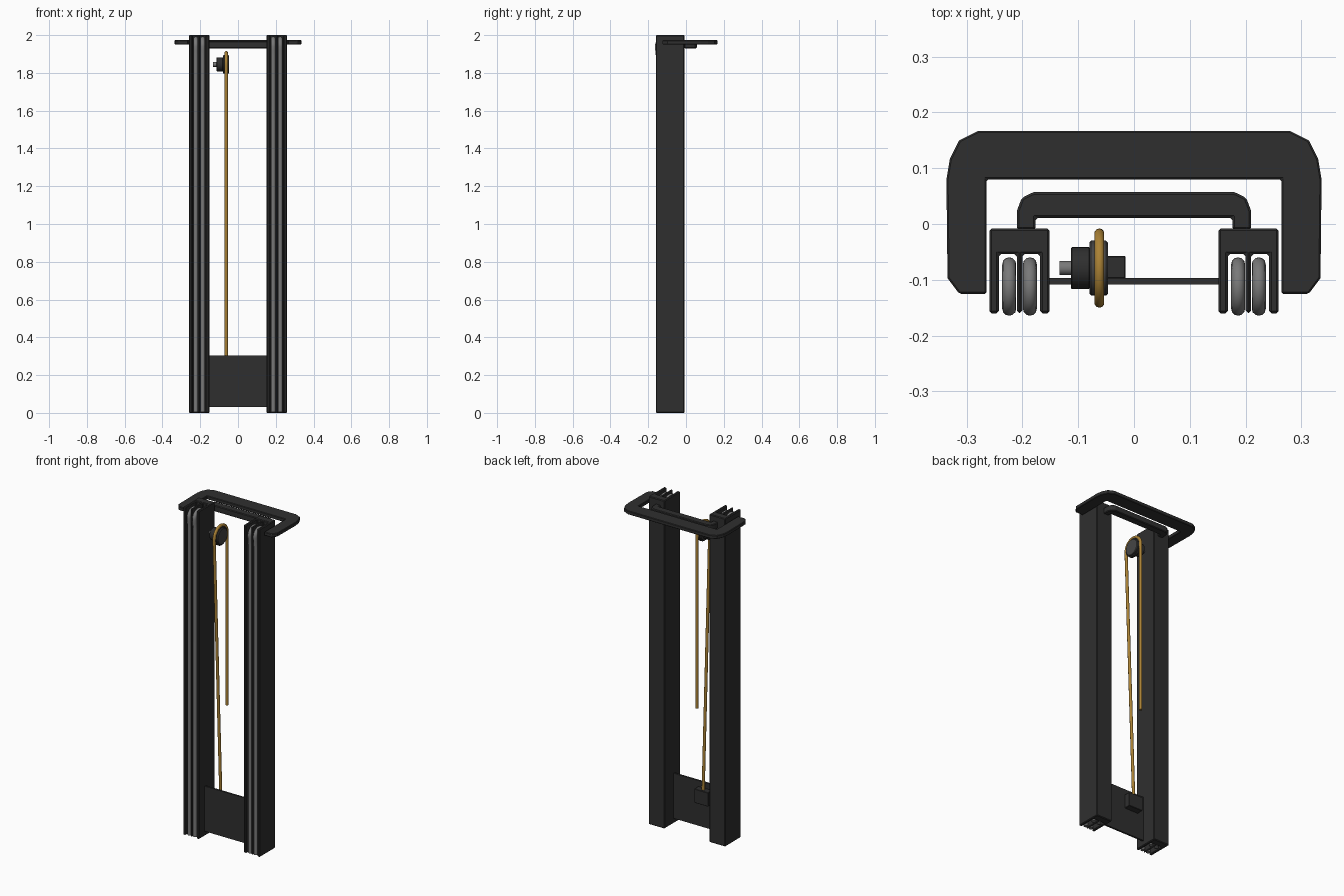
import bpy, bmesh, math
from mathutils import Vector

if "Cube" in bpy.data.objects:
    bpy.data.objects.remove(bpy.data.objects["Cube"])


def material(name, rgb):
    m = bpy.data.materials.new(name)
    m.diffuse_color = (*rgb, 1)
    m.use_nodes = True
    m.node_tree.nodes["Principled BSDF"].inputs["Base Color"].default_value = m.diffuse_color
    return m


BLACK = material("charcoal", (0.028, 0.028, 0.028))
GREY = material("steel_grey", (0.19, 0.19, 0.19))
DARK = material("dark_grey", (0.06, 0.06, 0.06))
GOLD = material("gold", (0.40, 0.22, 0.035))


def finish(name, bm, mat, bevel=0, smooth=False):
    bmesh.ops.recalc_face_normals(bm, faces=bm.faces)
    me = bpy.data.meshes.new(name)
    bm.to_mesh(me)
    bm.free()
    me.materials.append(mat)
    ob = bpy.data.objects.new(name, me)
    bpy.context.collection.objects.link(ob)
    if bevel:
        mod = ob.modifiers.new("Bevel", "BEVEL")
        mod.width = bevel
        mod.segments = 1
        mod.limit_method = "ANGLE"
        mod.angle_limit = math.radians(40)
    if smooth:
        for o in bpy.context.selected_objects:
            o.select_set(False)
        bpy.context.view_layer.objects.active = ob
        ob.select_set(True)
        bpy.ops.object.shade_smooth_by_angle(angle=math.radians(50))
    return ob


def extrude_outline(name, outline, z0, z1, mat, bevel=0):
    """Extrude an xy outline from z0 to z1."""
    bm = bmesh.new()
    face = bm.faces.new([bm.verts.new((x, y, z0)) for x, y in outline])
    new = bmesh.ops.extrude_face_region(bm, geom=[face])["geom"]
    verts = [v for v in new if isinstance(v, bmesh.types.BMVert)]
    bmesh.ops.translate(bm, verts=verts, vec=(0, 0, z1 - z0))
    return finish(name, bm, mat, bevel)


def box(name, x0, x1, y0, y1, z0, z1, mat, bevel=0):
    return extrude_outline(name, [(x0, y0), (x1, y0), (x1, y1), (x0, y1)], z0, z1, mat, bevel)


def mirrored(half):
    return half + [(-x, y) for x, y in reversed(half)]


def disc(name, x0, x1, y, z, r, mat, bevel=0, sides=32):
    """Cylinder lying along x."""
    bm = bmesh.new()
    rings = [[bm.verts.new((x, y + r * math.cos(a), z + r * math.sin(a)))
              for a in (math.tau * i / sides for i in range(sides))] for x in (x0, x1)]
    for i in range(sides):
        j = (i + 1) % sides
        bm.faces.new((rings[0][i], rings[0][j], rings[1][j], rings[1][i]))
    bm.faces.new(rings[0])
    bm.faces.new(rings[1])
    return finish(name, bm, mat, bevel, True)


def rope(name, x, path, r, mat, sides=10):
    """Round tube along a yz path."""
    bm = bmesh.new()
    pts = [Vector((x, y, z)) for y, z in path]
    rings = []
    for i, p in enumerate(pts):
        t = (pts[min(i + 1, len(pts) - 1)] - pts[max(i - 1, 0)]).normalized()
        n = t.cross(Vector((1, 0, 0)))
        rings.append([bm.verts.new(p + r * (math.cos(a) * n + math.sin(a) * Vector((1, 0, 0))))
                      for a in (math.tau * k / sides for k in range(sides))])
    for a, b in zip(rings, rings[1:]):
        for k in range(sides):
            m = (k + 1) % sides
            bm.faces.new((a[k], a[m], b[m], b[k]))
    bm.faces.new(rings[0])
    bm.faces.new(rings[-1])
    return finish(name, bm, mat, 0, True)


def over_wheel(y, z, r, steps=20):
    """Half circle from the front of a wheel over its top to the back."""
    return [(y - r * math.cos(math.pi * i / steps), z + r * math.sin(math.pi * i / steps))
            for i in range(steps + 1)]


# Columns: channels open to the front, with a middle fin and two cable runs each
for side, s in (("left", -1), ("right", 1)):
    cx = 0.205 * s
    profile = [(-0.054, -0.008), (-0.054, -0.16), (-0.037, -0.16), (-0.037, -0.054),
               (-0.005, -0.054), (-0.005, -0.159)]
    extrude_outline(side + "_column", [(cx + x, y) for x, y in mirrored(profile)],
                    0, 2, BLACK, 0.004)
    for n, off in (("outer", 0.0185 * s), ("inner", -0.0185 * s)):
        arc = over_wheel(-0.112, 1.94, 0.0398)
        path = [(-0.146, 0.004), (-0.146, 1.88), (-0.1505, 1.92)] + arc
        path += [(-0.0735, 1.92), (-0.077, 1.88), (-0.077, 0.004)]
        rope(f"{side}_{n}_cable", cx + off, path, 0.0125, GREY, 12)
        disc(f"{side}_{n}_pulley", cx + off - 0.009, cx + off + 0.009, -0.112, 1.94, 0.032, DARK)

# Wide outer handle and smaller rear handle
outer = [(-0.264, 0.08), (-0.264, -0.125), (-0.313, -0.125), (-0.334, -0.097), (-0.336, 0.08),
         (-0.33, 0.116), (-0.313, 0.15), (-0.279, 0.167)]
# reorder so that each half runs from the inner corner to the outer top corner
extrude_outline("outer_handle", mirrored(outer), 1.951, 1.973, BLACK, 0.003)
inner = [(-0.176, 0.011), (-0.176, -0.01), (-0.21, -0.01), (-0.21, 0.023),
         (-0.201, 0.047), (-0.18, 0.057)]
extrude_outline("rear_handle", mirrored(inner), 1.93, 1.967, BLACK, 0.004)

# Bottom plate with the rope anchor on its back
box("bottom_plate", -0.152, 0.152, -0.108, -0.097, 0.03, 0.305, BLACK)
box("rope_anchor", -0.109, -0.015, -0.098, -0.057, 0.185, 0.27, BLACK, 0.002)

# Gold rope over the hoist wheel
WY, WZ = -0.079, 1.845
rope("hoist_rope", -0.062,
     [(-0.077, 0.262), (-0.141, 1.835)] + over_wheel(WY, WZ, 0.062, 24) + [(-0.017, 0.79)],
     0.009, GOLD)
disc("hoist_wheel", -0.069, -0.055, WY, WZ, 0.056, BLACK)
disc("wheel_flange", -0.08, -0.047, WY, WZ, 0.049, DARK, 0.003)
disc("motor_body", -0.113, -0.079, WY, WZ, 0.0375, BLACK, 0.002)
disc("motor_shaft", -0.133, -0.112, WY, WZ, 0.0125, GREY)
